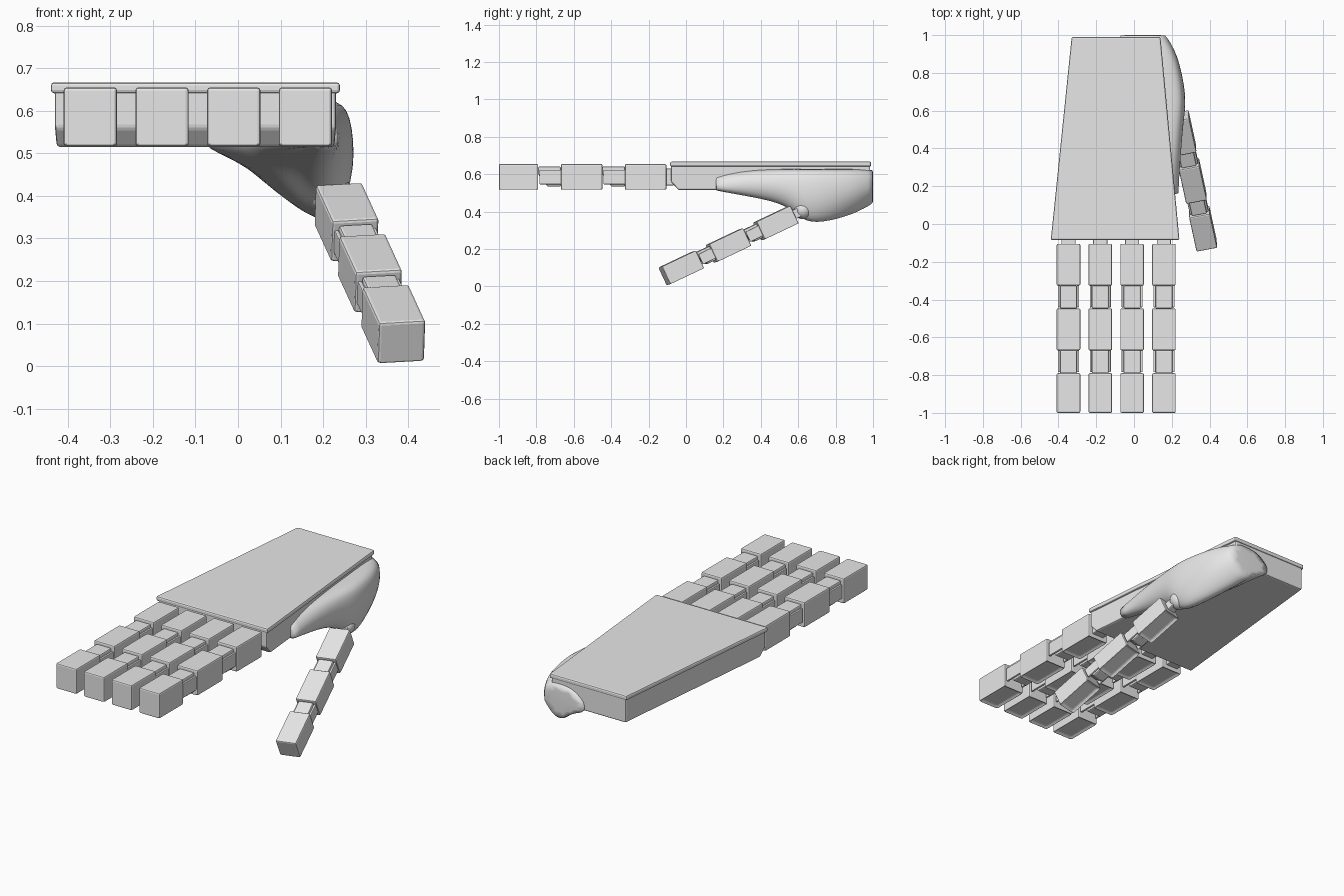
import bpy
import bmesh
from mathutils import Matrix, Vector

old = bpy.data.objects.get("Cube")
if old:
    bpy.data.objects.remove(old, do_unlink=True)

grey = bpy.data.materials.new("light_grey")
grey.use_nodes = True
grey.diffuse_color = (0.8, 0.8, 0.8, 1)
grey.node_tree.nodes["Principled BSDF"].inputs["Base Color"].default_value = (0.8, 0.8, 0.8, 1)


def finish(name, bm, frame=Matrix(), bevel=0, segments=2):
    """Turn a bmesh into a placed object with optional rounded edges."""
    bmesh.ops.recalc_face_normals(bm, faces=bm.faces)
    mesh = bpy.data.meshes.new(name)
    bm.to_mesh(mesh)
    bm.free()
    mesh.materials.append(grey)
    obj = bpy.data.objects.new(name, mesh)
    bpy.context.collection.objects.link(obj)
    obj.matrix_world = frame
    if bevel:
        mod = obj.modifiers.new("rounded_edges", "BEVEL")
        mod.width = bevel
        mod.segments = segments
        mod.limit_method = "ANGLE"
    return obj


def prism(profile, x_range):
    """Sweep a y-z side profile across x; x_range gives both sides at y."""
    bm = bmesh.new()
    sides = [[bm.verts.new((x_range(y)[s], y, z)) for y, z in profile] for s in (0, 1)]
    for ring in sides:
        bm.faces.new(ring)
    n = len(profile)
    for i in range(n):
        j = (i + 1) % n
        bm.faces.new((sides[0][i], sides[0][j], sides[1][j], sides[1][i]))
    return bm


def box(size):
    bm = bmesh.new()
    bmesh.ops.create_cube(bm, size=1)
    bmesh.ops.scale(bm, vec=size, verts=bm.verts)
    return bm


def segment(name, frame, width, length, height):
    """Rounded digit block with a shallow recessed pad underneath."""
    bm = box((width, length, height))
    pad = min(bm.faces, key=lambda f: f.calc_center_median().z)
    bmesh.ops.inset_region(bm, faces=[pad], thickness=width * 0.16)
    bmesh.ops.translate(bm, verts=pad.verts, vec=(0, 0, 0.012))
    finish(name, bm, frame, 0.007)


def link(name, frame, width, gap, height):
    """Hinge block with a slanted lower front and a wider rear clevis."""
    f, h = gap / 2, height / 2
    profile = [(-f, h * 0.8), (-f, h * 0.2), (-f * 0.2, -h * 0.72),
               (f, -h * 0.72), (f, h * 0.8)]
    finish(name, prism(profile, lambda y: (-width * 0.36, width * 0.36)), frame, 0.006)
    for side in (-1, 1):
        place = frame @ Matrix.Translation((side * width * 0.4, f * 0.1, 0))
        finish(name + "_cheek", box((width * 0.09, gap, height * 0.55)), place, 0.003)


def digit(name, frame, width, height, lengths, gap):
    """Segments joined by links, running along local -y from the frame."""
    y = 0
    for i, length in enumerate(lengths):
        segment(f"{name}_segment_{i + 1}", frame @ Matrix.Translation((0, y - length / 2, 0)),
                width, length, height)
        y -= length
        if i < len(lengths) - 1:
            link(f"{name}_link_{i + 1}", frame @ Matrix.Translation((0, y - gap / 2, 0)),
                 width, gap, height)
            y -= gap


# Palm body and top plate, tapering towards the wrist
def palm_sides(inset):
    def at(y):
        t = (y + 0.08) / 1.07
        return -0.44 + 0.11 * t + inset, 0.24 - 0.1 * t - inset
    return at


palm = [(-0.08, 0.65), (-0.08, 0.56), (-0.04, 0.515), (0.985, 0.515), (0.985, 0.65)]
finish("palm", prism(palm, palm_sides(0.009)), bevel=0.008)
plate = [(-0.085, 0.641), (0.99, 0.641), (0.99, 0.667), (-0.085, 0.667)]
finish("palm_top_plate", prism(plate, palm_sides(0)), bevel=0.008)

# Four fingers with short knuckle pins into the palm
for i in range(4):
    x = -0.347 + i * 0.1685
    digit(f"finger_{i + 1}", Matrix.Translation((x, -0.105, 0.585)), 0.125, 0.14,
          (0.221, 0.222, 0.21), 0.121)
    finish(f"knuckle_{i + 1}", box((0.075, 0.05, 0.09)),
           Matrix.Translation((x, -0.09, 0.585)), 0.005)

# Thumb base: smooth loft of cross-sections from the palm side to the wrist
# Each section: y, inner x, ridge x, ridge z, outer x, top z
sections = [
    (0.16, 0.17, 0.205, 0.51, 0.235, 0.60),
    (0.35, 0.10, 0.19, 0.475, 0.252, 0.625),
    (0.54, 0.04, 0.19, 0.435, 0.268, 0.63),
    (0.62, 0.00, 0.205, 0.345, 0.28, 0.63),
    (0.72, -0.03, 0.20, 0.33, 0.277, 0.63),
    (0.90, -0.06, 0.13, 0.38, 0.24, 0.63),
    (1.00, -0.08, 0.07, 0.44, 0.175, 0.625),
]
bm = bmesh.new()
rings = []
for y, inner, ridge, low, outer, top in sections:
    mid = (inner + ridge) / 2
    outline = [(inner, 0.56), (inner, 0.505), (mid, (low + 0.505) / 2 + 0.02),
               (ridge - 0.02, low), (ridge + 0.035, low + 0.005),
               (outer, low * 0.6 + top * 0.4), (outer - 0.012, top - 0.03),
               (outer - 0.05, top), (mid, top)]
    rings.append([bm.verts.new((x, y, z)) for x, z in outline])
for a, b in zip(rings, rings[1:]):
    for i in range(len(a)):
        j = (i + 1) % len(a)
        bm.faces.new((a[i], a[j], b[j], b[i]))
crease = bm.edges.layers.float.new("crease_edge")
for ring in (rings[0], rings[-1]):
    cap = bm.faces.new(ring)
    for edge in cap.edges:
        edge[crease] = 0.85
for face in bm.faces:
    face.smooth = True
base = finish("thumb_base", bm)
mod = base.modifiers.new("smooth_form", "SUBSURF")
mod.levels = mod.render_levels = 2

# Thumb, angled forwards, outwards and down
back = -Vector((0.055, -0.253, -0.12)).normalized()
across = Vector((1, 0.2, 0.06))
across = (across - back * across.dot(back)).normalized()
up = across.cross(back)
centre = Vector((0.255, 0.481, 0.338))
frame = Matrix((across, back, up)).transposed().to_4x4()
frame.translation = centre + back * 0.102
digit("thumb", frame, 0.112, 0.108, (0.205, 0.205, 0.205), 0.08)

# Ball joint and pin between thumb and its base
finish("thumb_pin", box((0.05, 0.08, 0.05)), frame @ Matrix.Translation((0, 0.03, 0)), 0.005)
bm = bmesh.new()
bmesh.ops.create_uvsphere(bm, u_segments=32, v_segments=16, radius=0.05)
for face in bm.faces:
    face.smooth = True
finish("thumb_ball", bm, Matrix.Translation((0.215, 0.625, 0.41)))
